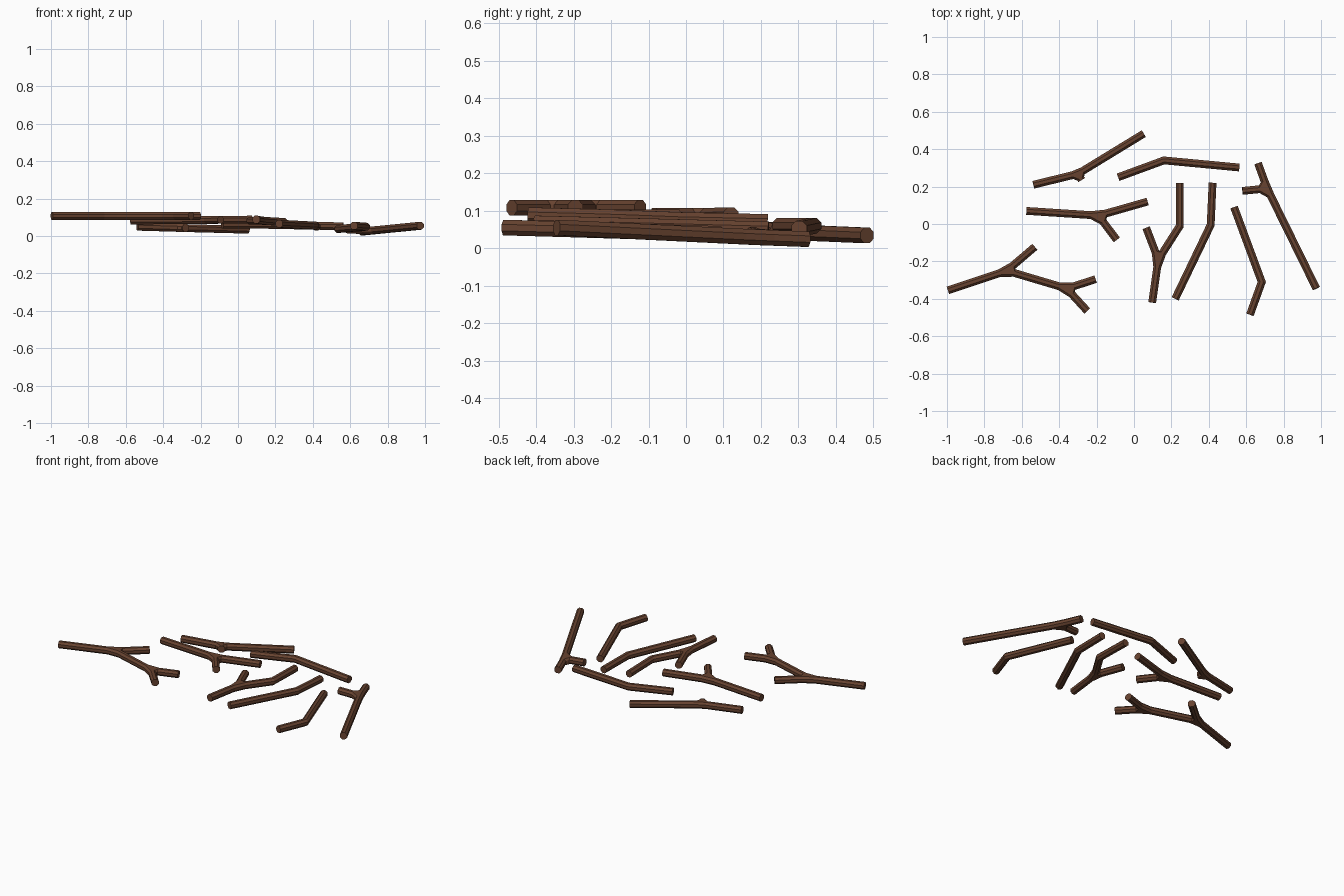
import bpy, bmesh, math
from mathutils import Vector

if "Cube" in bpy.data.objects:
    bpy.data.objects.remove(bpy.data.objects["Cube"])

R, SIDES = 0.0225, 8
UP = Vector((0, 0, 1))

bark = bpy.data.materials.new("bark brown")
bark.diffuse_color = (0.135, 0.055, 0.029, 1)
bark.use_nodes = True
bark.node_tree.nodes["Principled BSDF"].inputs["Base Color"].default_value = bark.diffuse_color


def ring(bm, centre, direction, stretch=1.0):
    """Octagon across the direction, widened sideways for mitred bends."""
    side = UP.cross(direction).normalized()
    up = direction.cross(side).normalized()
    out = []
    for i in range(SIDES):
        a = 2 * math.pi * (i + 0.5) / SIDES
        out.append(bm.verts.new(centre + side * math.cos(a) * R * stretch
                                + up * math.sin(a) * R))
    return out


def tube(bm, points):
    """Closed tube with mitred bends and flat ends."""
    n = len(points)
    dirs = [(points[i + 1] - points[i]).normalized() for i in range(n - 1)]
    rings = []
    for i, p in enumerate(points):
        a, b = dirs[max(i - 1, 0)], dirs[min(i, n - 2)]
        t = (a + b).normalized()
        rings.append(ring(bm, p, t, 1 / t.dot(a)))
    for r0, r1 in zip(rings, rings[1:]):
        for i in range(SIDES):
            j = (i + 1) % SIDES
            bm.faces.new((r0[i], r0[j], r1[j], r1[i]))
    bm.faces.new(rings[0][::-1])
    bm.faces.new(rings[-1])


def web(bm, joint, ends, reach):
    """Swollen fork where a branch leaves the stick."""
    verts = []
    for e in ends:
        d = (e - joint).normalized()
        verts += ring(bm, joint + d * reach, d)
    res = bmesh.ops.convex_hull(bm, input=verts)
    spare = [g for g in res["geom_interior"] if isinstance(g, bmesh.types.BMVert)]
    bmesh.ops.delete(bm, geom=spare, context='VERTS')


def stick(name, path, branches=(), reach=0.042):
    """branches: (index of path point, branch tip)"""
    pts = [Vector(p) for p in path]
    bm = bmesh.new()
    tube(bm, pts)
    for k, tip in branches:
        tip = Vector(tip)
        tube(bm, [pts[k], tip])
        web(bm, pts[k], [pts[k - 1], pts[k + 1], tip], reach)
    bmesh.ops.recalc_face_normals(bm, faces=bm.faces)
    me = bpy.data.meshes.new(name)
    bm.to_mesh(me)
    bm.free()
    me.materials.append(bark)
    bpy.context.collection.objects.link(bpy.data.objects.new(name, me))


# forked sticks
stick("double_fork_stick",
      [(-0.995, -0.355, .108), (-0.68, -0.25, .108), (-0.36, -0.345, .108), (-0.205, -0.295, .108)],
      [(1, (-0.53, -0.122, .108)), (2, (-0.25, -0.465, .108))])
stick("middle_fork_stick",
      [(-0.575, 0.07, .083), (-0.19, 0.045, .086), (0.073, 0.12, .088)],
      [(1, (-0.092, -0.085, .087))])
stick("back_stub_stick",
      [(-0.538, 0.21, .05), (-0.30, 0.268, .043), (0.052, 0.483, .034)],
      [(1, (-0.28, 0.235, .043))], reach=0.03)
stick("bent_fork_stick",
      [(0.245, 0.218, .07), (0.245, -0.01, .075), (0.13, -0.19, .082), (0.097, -0.42, .088)],
      [(2, (0.065, -0.02, .082))])
stick("right_fork_stick",
      [(0.663, 0.325, .024), (0.712, 0.19, .029), (0.975, -0.345, .055)],
      [(1, (0.58, 0.177, .036))])

# plain bent sticks
stick("back_bent_stick", [(-0.085, 0.25, .06), (0.16, 0.34, .06), (0.563, 0.302, .052)])
stick("centre_bent_stick", [(0.22, -0.4, .066), (0.41, -0.005, .056), (0.42, 0.22, .05)])
stick("front_bent_stick", [(0.62, -0.485, .055), (0.683, -0.31, .05), (0.535, 0.09, .038)])
